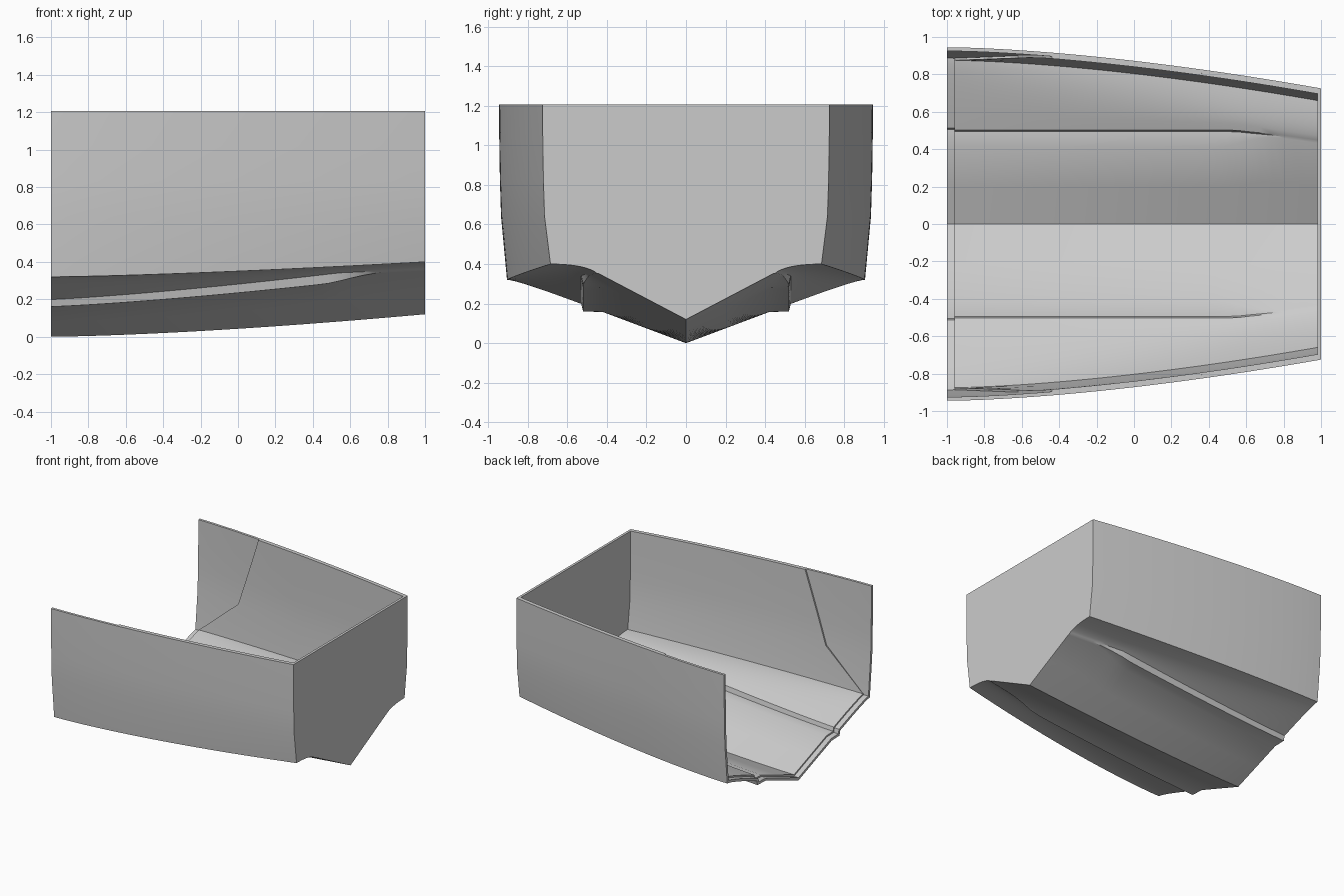
import bpy, bmesh
from mathutils import Vector

if "Cube" in bpy.data.objects:
    bpy.data.objects.remove(bpy.data.objects["Cube"])

STATIONS = 32
SHELL, LINER, END = 0.02, 0.032, 0.98

grey = bpy.data.materials.new("plain grey")
grey.use_nodes = True
colour = (0.6, 0.6, 0.6, 1)
grey.diffuse_color = colour
grey.node_tree.nodes["Principled BSDF"].inputs["Base Color"].default_value = colour


def lerp(a, b, t):
    return a + (b - a) * t


def half_section(x):
    """Hull profile from keel to gunwale at one station, as (y, z)."""
    t = max(0.0, (x + 1) / 2)
    keel = 0.12 * t ** 1.5
    slope = lerp(0.375, 0.525, t)
    chine_z = 0.32 + 0.08 * t ** 1.4
    taper = 0.22 * t ** 1.6
    chine_y = 0.905 - taper
    bend = (chine_z - keel) / slope

    def vee(y):
        return keel + slope * y

    # strake with a flat underside that fades out forward
    root = min(0.53, bend - 0.07)
    fade = min(1.0, max(0.0, (x - 0.45) / 0.35))
    fade = fade * fade * (3 - 2 * fade)
    start = lerp(0.42, root - 0.022, fade)
    pts = [(0, keel), (start / 2, vee(start / 2)), (start, vee(start)),
           (root - 0.01, vee(start) + 0.003), (root, vee(root))]
    # rounded turn from the bottom to the chine
    for i in range(1, 9):
        s = i / 8
        a, b, c = (1 - s) ** 2, 2 * s * (1 - s), s * s
        pts.append((a * root + b * bend + c * chine_y,
                    a * vee(root) + (b + c) * chine_z))
    # topsides
    for y, z in ((0.935, 0.64), (0.941, 0.83), (0.944, 1.02), (0.945, 1.206)):
        pts.append((y - taper, z))
    return [Vector(p) for p in pts]


def section(x, inset):
    """Full profile from one gunwale to the other, moved inward."""
    half = half_section(x)
    pts = [Vector((-p.x, p.y)) for p in reversed(half[1:])] + half
    out = []
    for i, p in enumerate(pts):
        near = []
        for a, b in ((i - 1, i), (i, i + 1)):
            if a >= 0 and b < len(pts):
                d = (pts[b] - pts[a]).normalized()
                near.append(Vector((-d.y, d.x)))
        n = (near[0] + near[-1]).normalized()
        q = p + n * inset / max(0.6, n.dot(near[0]))
        if i in (0, len(pts) - 1):
            q.y = p.y
        out.append(q)
    return out


def finish(name, bm):
    bmesh.ops.recalc_face_normals(bm, faces=bm.faces)
    mesh = bpy.data.meshes.new(name)
    bm.to_mesh(mesh)
    bm.free()
    mesh.materials.append(grey)
    obj = bpy.data.objects.new(name, mesh)
    bpy.context.collection.objects.link(obj)
    bpy.ops.object.select_all(action='DESELECT')
    obj.select_set(True)
    bpy.context.view_layer.objects.active = obj
    bpy.ops.object.shade_smooth_by_angle(angle=0.5)


def loft(name, outer, inner, start, x_end):
    """Skin of given depth; start(z) is where each row begins."""
    bm = bmesh.new()
    first = section(-1, 0)
    rows = [start(p.y) for p in first]
    n = len(rows)
    rings = []
    for k in range(STATIONS + 1):
        t = k / STATIONS
        ring = []
        for depth, order in ((outer, range(n)), (inner, reversed(range(n)))):
            for i in order:
                x = lerp(rows[i], x_end, t)
                p = section(x, depth)[i]
                ring.append(bm.verts.new((x, p.x, p.y)))
        rings.append(ring)
    m = 2 * n
    for a, b in zip(rings, rings[1:]):
        for i in range(m):
            j = (i + 1) % m
            bm.faces.new((a[i], a[j], b[j], b[i]))
    for ring in (rings[0], rings[-1]):
        for i in range(n - 1):
            bm.faces.new((ring[i], ring[i + 1], ring[m - 2 - i], ring[m - 1 - i]))
    finish(name, bm)


def liner_start(z):
    # slanted aft edge climbing the topsides
    if z < 0.33:
        return -0.96
    if z <= 0.64:
        return lerp(-0.96, -0.62, (z - 0.33) / 0.31)
    return lerp(-0.62, -0.44, (z - 0.64) / 0.56)


loft("hull_shell", 0, SHELL, lambda z: -1, END)
loft("inner_liner", SHELL, LINER, liner_start, END)

# flat wall closing the narrow end
bm = bmesh.new()
back, front = ([bm.verts.new((x, p.x, p.y)) for p in section(x, 0)] for x in (END, 1))
bm.faces.new(back)
bm.faces.new(front)
for i in range(len(back)):
    j = (i + 1) % len(back)
    bm.faces.new((back[i], back[j], front[j], front[i]))
finish("end_wall", bm)
